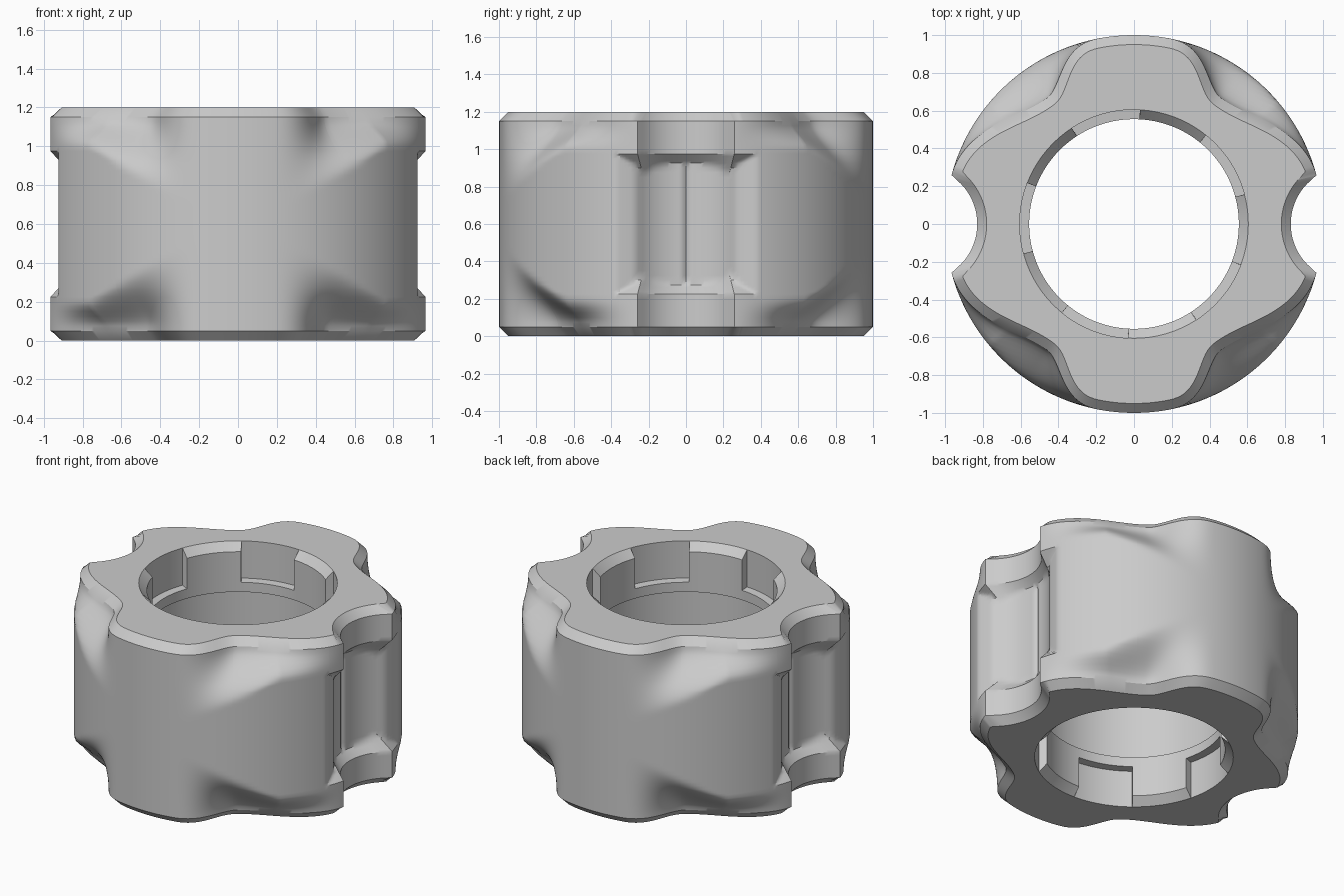
import bpy, bmesh
from math import sin, cos, radians, degrees, pi, sqrt

cube = bpy.data.objects.get("Cube")
if cube:
    bpy.data.objects.remove(cube)

MID = 0.6            # half height, the ring mirrors about it
CHAMFER = 0.05
BORE, SLOT = 0.555, 0.605
NOTCH_X, NOTCH_R = 1.135, 0.305


def fold(deg):
    """Angle from the nearest x axis, 0 to 90."""
    a = deg % 180
    return min(a, 180 - a)


def notch(phi, r):
    """Distance along a ray to the round side notch."""
    a = radians(phi)
    d = r * r - (NOTCH_X * sin(a)) ** 2
    return NOTCH_X * cos(a) - sqrt(d) if d > 0 else 9


def scoop(phi, h):
    """Depth of the finger scoop, twisted so it is tallest near the front and back."""
    if phi <= 15 or phi >= 80:
        return 0
    if phi > 55:
        depth = sin((80 - phi) / 25 * pi / 2) ** 3
    else:
        depth = cos((55 - phi) / 40 * pi / 2) ** 2
    start = min(0.06 + 0.34 * (80 - phi) / 40, 0.4)
    t = max(0, (h - start) / (0.55 - start))
    return 0.19 * depth * t * t * (3 - 2 * t)


def outer(phi, h):
    """Outer radius at a height h away from the middle."""
    rim = min(1 - scoop(phi, h), notch(phi, NOTCH_R))
    if h >= 0.375:
        return rim
    shoulder = 1 - 0.055 * max(0, 22.3 - phi) / 5.2
    recess = min(rim, shoulder, notch(phi, NOTCH_R + CHAMFER))
    return max(recess, rim - (0.375 - h))


def inset(phi):
    """Outline of the flat end faces, inside the chamfer."""
    r = 1 - scoop(phi, 0.55)
    slope = (scoop(phi - 0.5, 0.55) - scoop(phi + 0.5, 0.55)) / radians(1) / r
    return min(r - CHAMFER * sqrt(1 + slope * slope),
               notch(phi, NOTCH_R + CHAMFER))


def in_slot(deg):
    """Five bayonet slots alternate with five lugs."""
    return (deg - 15) % 72 < 36


def lug(deg):
    return SLOT if in_slot(deg) else BORE


# Angles, doubled at the slot sides so that those walls stay upright
angles = []
for d in range(360):
    angles += [d - 0.02, d + 0.02] if (d - 15) % 36 == 0 else [d]

# Closed section: half of each wall, listed from the middle to the end
heights = sorted({i * 0.025 for i in range(23)} | {0.375, 0.3625, 0.3375, 0.325})
outside = [(lambda a, h=h: outer(fold(a), h), h) for h in heights]
outside.append((lambda a: inset(fold(a)), 0.6))
inside = [(lambda a: SLOT, 0.275), (lambda a: BORE, 0.28),
          (lambda a: BORE, 0.345), (lug, 0.35), (lug, 0.55),
          (lambda a: SLOT, 0.6)]

section = [(f, MID + h) for f, h in outside]
section += [(f, MID + h) for f, h in reversed(inside)]
section += [(f, MID - h) for f, h in inside]
section += [(f, MID - h) for f, h in reversed(outside[1:])]

# Sweep the section round the ring
bm = bmesh.new()
loops = []
for f, z in section:
    loops.append([bm.verts.new((f(a) * cos(radians(a)), f(a) * sin(radians(a)), z))
                  for a in angles])
n = len(angles)
for k, loop in enumerate(loops):
    follow = loops[(k + 1) % len(loops)]
    for i in range(n):
        j = (i + 1) % n
        bm.faces.new((loop[i], loop[j], follow[j], follow[i]))
bmesh.ops.recalc_face_normals(bm, faces=bm.faces)
mesh = bpy.data.meshes.new("grip_ring")
bm.to_mesh(mesh)
bm.free()

# Plain grey finish
grey = bpy.data.materials.new("light_grey")
grey.use_nodes = True
colour = (0.6, 0.6, 0.6, 1)
grey.diffuse_color = colour
grey.node_tree.nodes["Principled BSDF"].inputs["Base Color"].default_value = colour
mesh.materials.append(grey)

ring = bpy.data.objects.new("grip_ring", mesh)
bpy.context.collection.objects.link(ring)
for o in bpy.context.selected_objects:
    o.select_set(False)
ring.select_set(True)
bpy.context.view_layer.objects.active = ring
bpy.ops.object.shade_smooth_by_angle(angle=radians(30))
